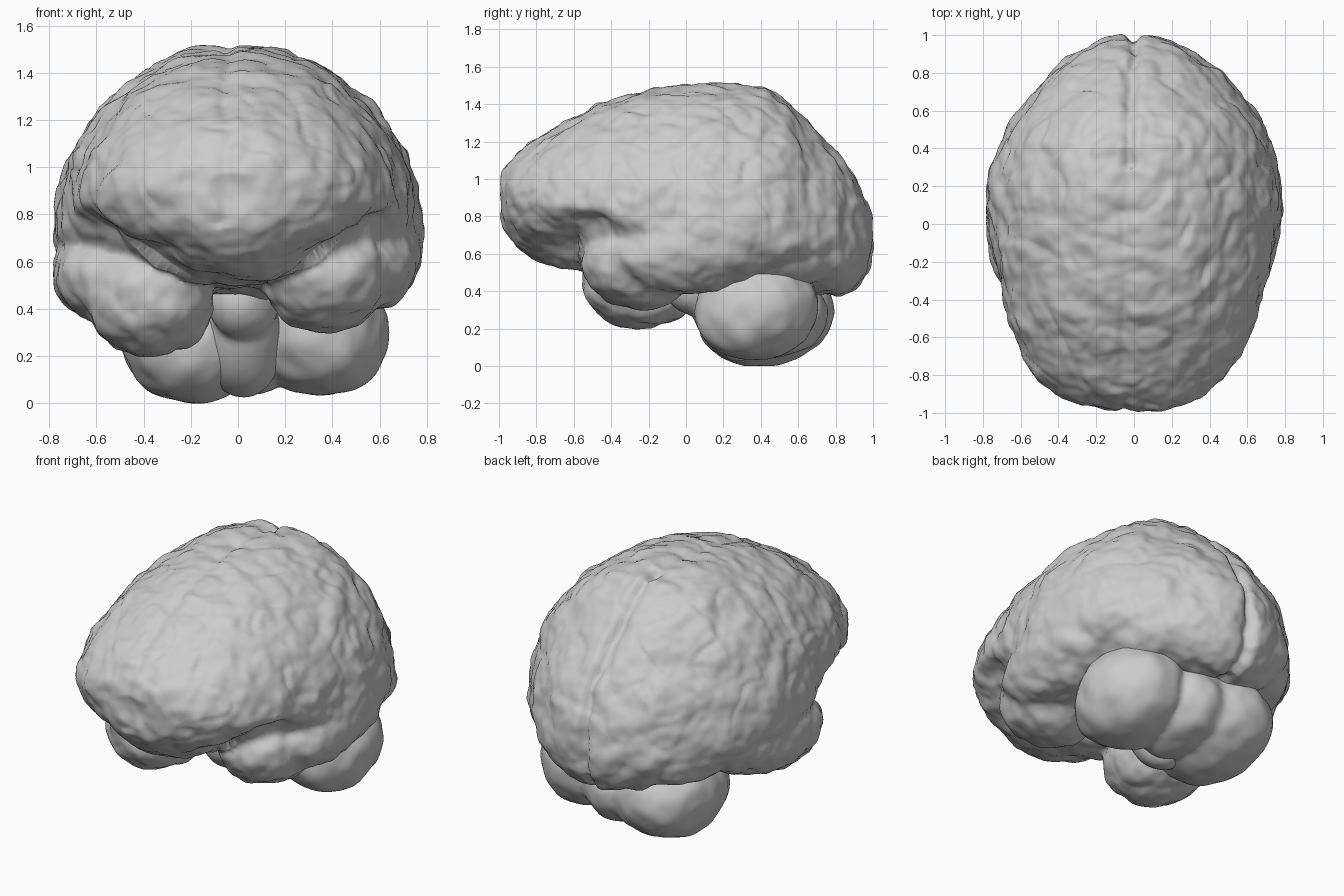
import bpy, bmesh, math
from mathutils import Vector, noise
from mathutils.bvhtree import BVHTree

if "Cube" in bpy.data.objects:
    bpy.data.objects.remove(bpy.data.objects["Cube"])

grey = bpy.data.materials.new("soft grey")
grey.diffuse_color = (0.6, 0.6, 0.6, 1)
grey.use_nodes = True
grey.node_tree.nodes["Principled BSDF"].inputs["Base Color"].default_value = grey.diffuse_color


def add_ellipsoid(bm, centre, radii, tilt=0.0):
    """Ellipsoid leaning about the x axis."""
    verts = bmesh.ops.create_icosphere(bm, subdivisions=4, radius=1)["verts"]
    c, s = math.cos(tilt), math.sin(tilt)
    for v in verts:
        x, y, z = (v.co[i] * radii[i] for i in range(3))
        v.co = Vector(centre) + Vector((x, y * c - z * s, y * s + z * c))


def add_loft(bm, sections, n=48):
    """Egg-shaped rings: y, half width, top, bottom, height of widest point."""
    rings = []
    for y, w, top, bottom, mid in sections:
        cx = 0.02 * min(y, 0) if y < 0.3 else 0.012
        power = 1.8 if y < -0.4 else 1.0    # hollow underside at the front
        ring = []
        for i in range(n):
            a = 2 * math.pi * i / n
            s = math.sin(a)
            z = mid + (s * (top - mid) if s > 0 else -abs(s) ** power * (mid - bottom))
            ring.append(bm.verts.new((cx + w * math.cos(a), y, z)))
        rings.append(ring)
    for r, q in zip(rings, rings[1:]):
        for i in range(n):
            j = (i + 1) % n
            bm.faces.new((r[i], r[j], q[j], q[i]))
    bm.faces.new(rings[0])
    bm.faces.new(rings[-1][::-1])


def finish(name, bm, voxel, smooth, shape):
    """Fuse the volumes, soften them, then push the surface by shape()."""
    bmesh.ops.recalc_face_normals(bm, faces=bm.faces)
    me = bpy.data.meshes.new(name)
    bm.to_mesh(me)
    bm.free()
    ob = bpy.data.objects.new(name, me)
    bpy.context.collection.objects.link(ob)
    rm = ob.modifiers.new("fuse", "REMESH")
    rm.mode = "VOXEL"
    rm.voxel_size = voxel
    sm = ob.modifiers.new("soften", "SMOOTH")
    sm.iterations = smooth
    dg = bpy.context.evaluated_depsgraph_get()
    fused = bpy.data.meshes.new_from_object(ob.evaluated_get(dg))
    ob.modifiers.clear()
    ob.data = fused
    fused.name = name
    moved = [v.co + v.normal * shape(v.co) for v in fused.vertices]
    for v, co in zip(fused.vertices, moved):
        v.co = co
    fused.materials.clear()
    fused.materials.append(grey)
    for p in fused.polygons:
        p.use_smooth = True
        p.material_index = 0
    fused.update()
    return ob


def inside(tree, p):
    """True when p lies well within a closed surface."""
    hit, normal, _, dist = tree.find_nearest(p)
    return hit is not None and (p - hit).dot(normal) < 0 and dist > 0.02


def trim_hidden(parts):
    """Remove faces buried inside a neighbouring part."""
    dg = bpy.context.evaluated_depsgraph_get()
    trees = [BVHTree.FromObject(ob, dg) for ob in parts]
    for k, ob in enumerate(parts):
        others = [t for j, t in enumerate(trees) if j != k]
        bm = bmesh.new()
        bm.from_mesh(ob.data)
        buried = [f for f in bm.faces
                  if any(inside(t, f.calc_center_median()) for t in others)]
        bmesh.ops.delete(bm, geom=buried, context="FACES")
        bm.to_mesh(ob.data)
        bm.free()


def folds(p):
    """Uneven bumps, faint furrows, side fissures, brow hollows, midline cleft."""
    warp = noise.noise_vector(p * 3) * 0.12
    d = 0.018 * noise.noise(p * 5 + Vector((3, 1, 7)))
    d += 0.014 * noise.noise(p * 10) + 0.006 * noise.noise(p * 19)
    furrow = abs(noise.noise((p + warp) * 4.2 + Vector((9, 4, 2))))
    d -= 0.009 * max(0, 1 - furrow * 6) * min(1, max(0.25, (p.z - 0.3) * 1.2))
    if abs(p.x) > 0.3:
        d -= 0.04 * math.exp(-((p.y + 0.5) / 0.12) ** 2 - ((p.z - 0.74) / 0.07) ** 2)
    if p.y < -0.58:
        d -= 0.05 * math.exp(-((abs(p.x) - 0.34) / 0.14) ** 2 - ((p.z - 0.62) / 0.08) ** 2)
    cleft = abs(p.x + 0.05 - 0.05 * max(0, p.y) + 0.03 * noise.noise(p * 5))
    if p.z > 0.75 or p.y > 0.6:
        depth = 0.04 if p.y > 0.3 else 0.014
        d -= depth * math.exp(-(cleft / 0.03) ** 2)
    return d + 0.002


# Cerebrum: long domed body fused with the side lobes beneath
bm = bmesh.new()
add_loft(bm, [
    (-0.99, 0.12, 0.99, 0.78, 0.90), (-0.96, 0.28, 1.06, 0.70, 0.89),
    (-0.90, 0.40, 1.13, 0.63, 0.88), (-0.82, 0.50, 1.20, 0.57, 0.86),
    (-0.70, 0.58, 1.28, 0.53, 0.85), (-0.50, 0.66, 1.39, 0.50, 0.84),
    (-0.30, 0.71, 1.46, 0.50, 0.80), (-0.10, 0.76, 1.50, 0.45, 0.74),
    (0.10, 0.785, 1.52, 0.45, 0.72), (0.28, 0.765, 1.515, 0.43, 0.70),
    (0.42, 0.72, 1.50, 0.42, 0.69), (0.55, 0.655, 1.41, 0.40, 0.68),
    (0.70, 0.55, 1.27, 0.38, 0.67), (0.82, 0.43, 1.13, 0.37, 0.67),
    (0.91, 0.31, 1.00, 0.41, 0.66), (0.97, 0.19, 0.86, 0.49, 0.66),
    (0.99, 0.10, 0.78, 0.57, 0.66)])
for side, lift in ((-1, 0.0), (1, 0.11)):
    add_ellipsoid(bm, (side * 0.37, -0.24, 0.45 + lift), (0.275, 0.32, 0.25))
    add_ellipsoid(bm, (side * 0.53, 0.04, 0.57 + lift * 0.5), (0.25, 0.46, 0.23), 0.12)
    add_ellipsoid(bm, (side * 0.30, 0.47, 0.60), (0.30, 0.36, 0.19), -0.1)
cerebrum = finish("cerebrum", bm, 0.018, 3, folds)

# Cerebellum: two rounded halves under the back
bm = bmesh.new()
add_ellipsoid(bm, (-0.20, 0.43, 0.27), (0.30, 0.37, 0.27), 0.15)
add_ellipsoid(bm, (0.35, 0.38, 0.30), (0.29, 0.34, 0.27), 0.15)
add_ellipsoid(bm, (0.06, 0.44, 0.29), (0.24, 0.32, 0.25))
cerebellum = finish("cerebellum", bm, 0.02, 3,
                    lambda p: 0.018 * noise.noise(p * 4) + 0.01 * noise.noise(p * 10))

# Brain stem: bulge in front tapering down and back
bm = bmesh.new()
add_ellipsoid(bm, (0.02, 0.05, 0.43), (0.15, 0.16, 0.16))
add_ellipsoid(bm, (0.02, 0.20, 0.26), (0.17, 0.15, 0.25), 0.5)
brain_stem = finish("brain_stem", bm, 0.02, 3, lambda p: 0.014 * noise.noise(p * 5))

trim_hidden([cerebrum, cerebellum, brain_stem])
